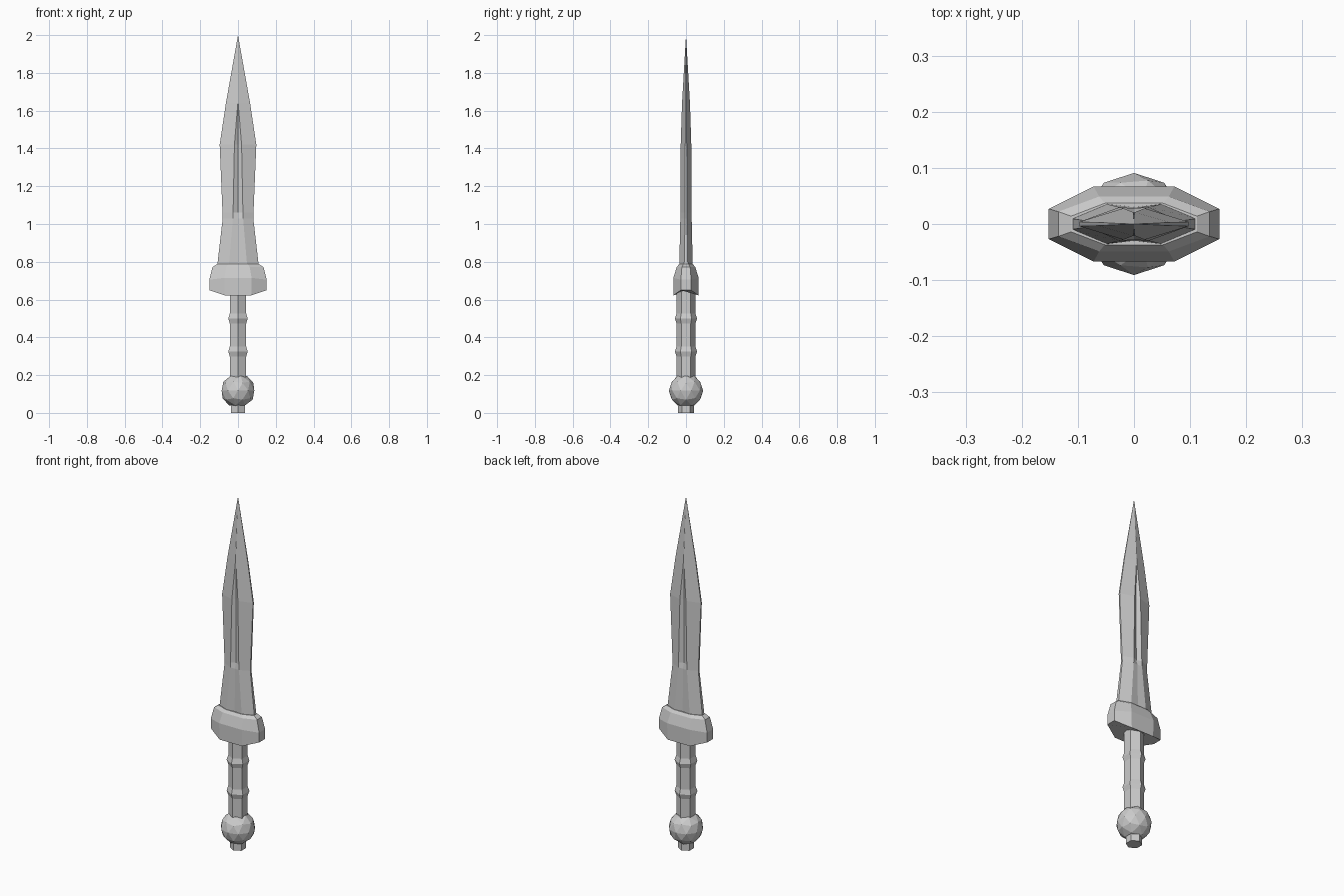
import bpy, bmesh, math

if "Cube" in bpy.data.objects:
    bpy.data.objects.remove(bpy.data.objects["Cube"])


def loft(name, rings):
    """Skin a stack of closed rings, cap the ends and weld collapsed points."""
    bm = bmesh.new()
    rows = [[bm.verts.new(p) for p in ring] for ring in rings]
    n = len(rows[0])
    for a, b in zip(rows, rows[1:]):
        for i in range(n):
            j = (i + 1) % n
            bm.faces.new((a[i], a[j], b[j], b[i]))
    bm.faces.new(rows[0][::-1])
    bm.faces.new(rows[-1])
    bmesh.ops.remove_doubles(bm, verts=bm.verts[:], dist=0.0002)
    bmesh.ops.recalc_face_normals(bm, faces=bm.faces[:])
    me = bpy.data.meshes.new(name)
    bm.to_mesh(me)
    bm.free()
    ob = bpy.data.objects.new(name, me)
    bpy.context.collection.objects.link(ob)
    return ob


def hex_ring(r, z):
    return [(r * math.sin(i * math.pi / 3), -r * math.cos(i * math.pi / 3), z) for i in range(6)]


def blade_ring(z, w, e, r, t, c):
    # edge half-width/thickness, ridge position/thickness, fuller depth
    half = [(w, -e), (w, e), (r, t), (0, c), (-r, t)]
    return [(x, y, z) for x, y in half] + [(-x, -y, z) for x, y in half]


def guard_ring(x1, y1, z1, x2, y2, z2):
    # stretched octagon: end corners (1) and side corners (2)
    half = [(x1, -y1, z1), (x1, y1, z1), (x2, y2, z2), (-x2, y2, z2)]
    return half + [(-x, -y, z) for x, y, z in half]


# Blade with waisted outline and central fuller
loft("blade", [blade_ring(*s) for s in [
    (0.76, 0.112, 0.010, 0.050, 0.036, 0.030),
    (1.03, 0.081, 0.005, 0.027, 0.030, 0.028),
    (1.06, 0.082, 0.005, 0.026, 0.030, 0.018),
    (1.42, 0.097, 0.004, 0.019, 0.028, 0.016),
    (1.64, 0.064, 0.003, 0.001, 0.021, 0.020),
    (2.00, 0, 0, 0, 0, 0)]])

# Guard
loft("guard", [guard_ring(*s) for s in [
    (0.152, 0.027, 0.650, 0.070, 0.066, 0.622),
    (0.152, 0.027, 0.705, 0.072, 0.067, 0.715),
    (0.135, 0.022, 0.772, 0.062, 0.049, 0.772),
    (0.112, 0.014, 0.787, 0.052, 0.037, 0.787)]])

# Hexagonal grip with two raised bands
profile = [(0.05, 0.18)]
for z in (0.325, 0.50):
    profile += [(0.05, z - 0.027), (0.059, z), (0.05, z + 0.027)]
profile.append((0.05, 0.66))
loft("grip", [hex_ring(r, z) for r, z in profile])

# Faceted ball pommel and end cap
bpy.ops.mesh.primitive_ico_sphere_add(subdivisions=2, radius=0.091, location=(0, 0, 0.118))
bpy.context.object.name = "pommel"
loft("pommel_cap", [hex_ring(0.042, 0), hex_ring(0.042, 0.06)])
